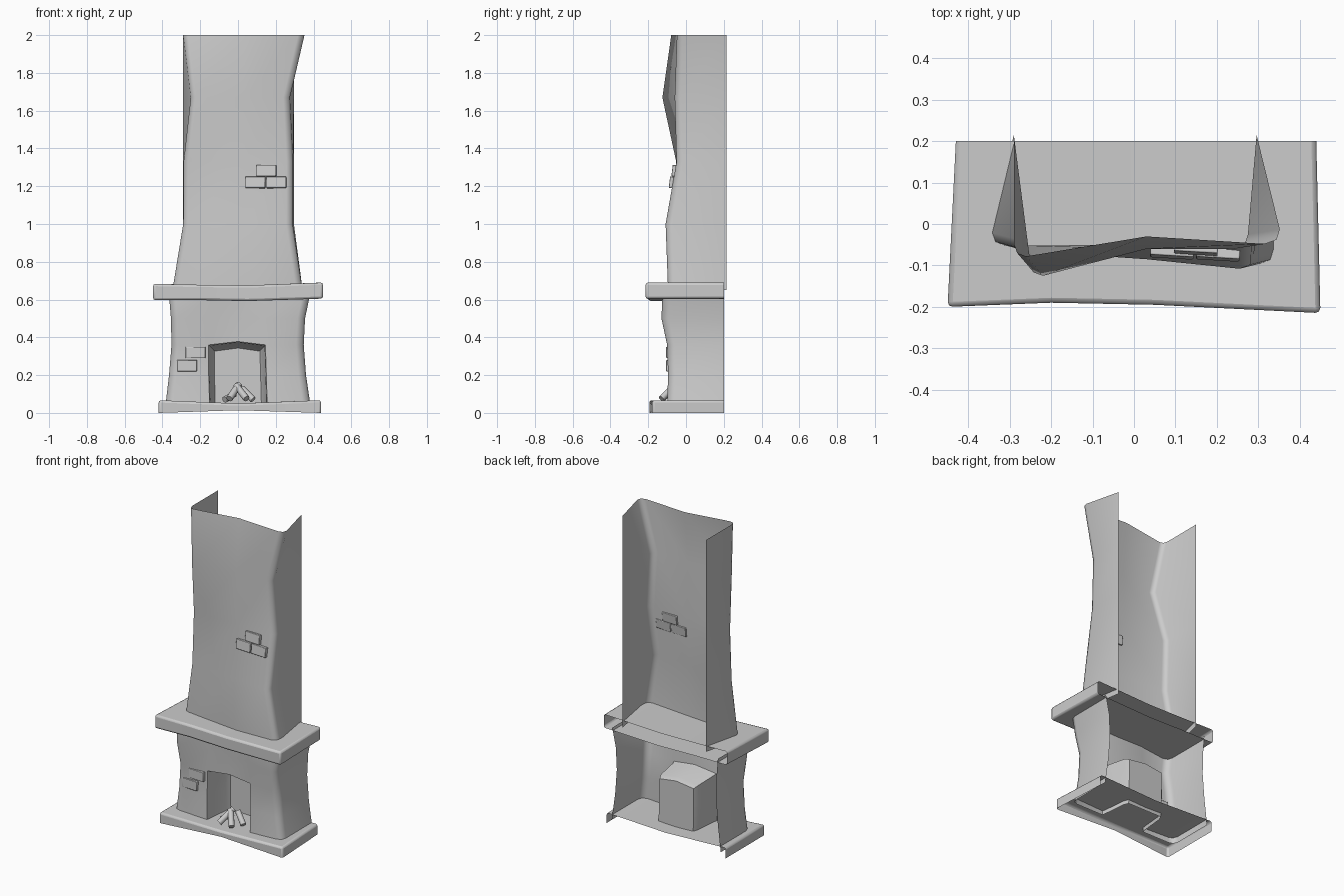
import bpy, bmesh
from mathutils import Vector

cube = bpy.data.objects.get("Cube")
if cube:
    bpy.data.objects.remove(cube, do_unlink=True)

GREY = (0.6, 0.6, 0.6, 1)
stone = bpy.data.materials.new("stone_grey")
stone.use_nodes = True
stone.diffuse_color = GREY
stone.node_tree.nodes["Principled BSDF"].inputs["Base Color"].default_value = GREY


def finish(name, bm, smooth=40, bevel=0):
    mesh = bpy.data.meshes.new(name)
    bm.to_mesh(mesh)
    bm.free()
    obj = bpy.data.objects.new(name, mesh)
    bpy.context.collection.objects.link(obj)
    mesh.materials.append(stone)
    if bevel:
        mod = obj.modifiers.new("Bevel", 'BEVEL')
        mod.width, mod.segments = bevel, 2
        mod.angle_limit = 0.6
    bpy.context.view_layer.objects.active = obj
    obj.select_set(True)
    bpy.ops.object.shade_smooth_by_angle(angle=smooth * 0.01745)
    obj.select_set(False)
    return obj


def loft(name, rings, skip=lambda r, c: False, cap=False, smooth=60):
    """Skin open rings of points; skip(row, column) leaves a hole."""
    bm = bmesh.new()
    rows = [[bm.verts.new(p) for p in ring] for ring in rings]
    for r in range(len(rows) - 1):
        for c in range(len(rows[r]) - 1):
            if not skip(r, c):
                a, b = rows[r], rows[r + 1]
                bm.faces.new((a[c], a[c + 1], b[c + 1], b[c]))
    if cap:
        bm.faces.new(rows[-1])
    bmesh.ops.delete(bm, geom=[v for v in bm.verts if not v.link_faces], context='VERTS')
    return finish(name, bm, smooth)


def slab(name, front, back, has_bottom):
    """Warped slab, open at the back; columns are (x, y, z low, z high)."""
    bm = bmesh.new()
    cols = []
    for (x, y, lo, hi), (bx, by) in zip(front, back):
        cols.append([bm.verts.new(p) for p in
                     ((bx, by, lo), (x, y, lo), (x, y, hi), (bx, by, hi))])
    for a, b in zip(cols, cols[1:]):
        for i in range(0 if has_bottom else 1, 3):
            bm.faces.new((a[i], b[i], b[i + 1], a[i + 1]))
    bm.faces.new(cols[0])
    bm.faces.new(cols[-1][::-1])
    bmesh.ops.recalc_face_normals(bm, faces=bm.faces)
    return finish(name, bm, 40, 0.012)


# Hearth and mantel slabs, sagging in the middle
slab("hearth_slab",
     [(-0.42, -0.195, 0, 0.067), (0, -0.17, 0.014, 0.05), (0.44, -0.18, 0, 0.067)],
     [(-0.42, 0.2), (0, 0.2), (0.42, 0.2)], False)
slab("mantel_shelf",
     [(-0.45, -0.2, 0.597, 0.683), (-0.2, -0.19, 0.597, 0.678),
      (0.05, -0.195, 0.592, 0.675), (0.45, -0.215, 0.605, 0.69)],
     [(-0.43, 0.2), (-0.2, 0.2), (0.05, 0.2), (0.44, 0.2)], True)

# Chimney breast: z, left x, left y, middle y, right x, right y
breast = []
for z, lx, ly, my, rx, ry in ((0.65, -0.347, -0.05, -0.085, 0.342, -0.095),
                              (1.0, -0.29, -0.065, -0.085, 0.29, -0.108),
                              (1.33, -0.288, -0.052, -0.05, 0.292, -0.05),
                              (1.67, -0.25, -0.125, -0.06, 0.275, -0.06),
                              (2.0, -0.29, -0.078, -0.03, 0.352, -0.048)):
    breast.append([(-0.29, 0.215, z), (lx, ly + 0.03, z), (lx + 0.008, ly + 0.008, z),
                   (lx + 0.03, ly, z), (0.03, my, z), (rx - 0.035, ry, z),
                   (rx - 0.008, ry + 0.01, z), (rx, ry + 0.035, z), (0.296, 0.215, z)])
loft("chimney_breast", breast)

# Fire surround with an opening, then the firebox behind it
surround = []
for z, lx, rx, cy, my, ol, orr in ((0.03, -0.385, 0.385, -0.1, -0.1, -0.15, 0.155),
                                   (0.2, -0.365, 0.36, -0.095, -0.09, -0.155, 0.15),
                                   (0.36, -0.352, 0.348, -0.1, -0.085, -0.155, 0.145),
                                   (0.5, -0.355, 0.355, -0.13, -0.09, -0.14, 0.14),
                                   (0.62, -0.365, 0.38, -0.125, -0.1, -0.14, 0.14)):
    arch = z + 0.018 if z == 0.36 else z
    surround.append([(lx, 0.2, z), (lx, cy + 0.04, z), (lx + 0.01, cy + 0.01, z),
                     (lx + 0.04, cy, z), (ol, my, z), (0, my, arch), (orr, my, z),
                     (rx - 0.04, cy, z), (rx - 0.01, cy + 0.01, z),
                     (rx, cy + 0.04, z), (rx, 0.2, z)])
loft("fire_surround", surround, skip=lambda r, c: r < 2 and c in (4, 5))

mouth = [Vector(surround[r][c]) for r, c in
         ((0, 4), (1, 4), (2, 4), (2, 5), (2, 6), (1, 6), (0, 6))]
firebox = [mouth]
for depth, shrink in ((-0.07, 0.97), (0.07, 0.88), (0.1, 0.8)):
    firebox.append([(p.x * shrink, depth, 0.03 + (p.z - 0.03) * (1 + shrink) / 2)
                    for p in mouth])
loft("firebox", firebox, cap=True, smooth=50)


# Loose bricks set into the walls
def brick(name, x, z, y, w=0.105, h=0.06, tilt=0.0):
    bm = bmesh.new()
    bmesh.ops.create_cube(bm, size=1)
    bmesh.ops.scale(bm, vec=(w, 0.024, h), verts=bm.verts)
    obj = finish(name, bm, 30, 0.003)
    obj.location = (x, y, z)
    obj.rotation_euler = (tilt, 0, -0.06)


for i, (x, z, y) in enumerate(((0.15, 1.282, -0.059), (0.092, 1.22, -0.068),
                               (0.203, 1.22, -0.073))):
    brick(f"breast_brick_{i + 1}", x, z, y, tilt=-0.12)
for i, (x, z) in enumerate(((-0.225, 0.32), (-0.27, 0.25))):
    brick(f"surround_brick_{i + 1}", x, z, -0.09)


# Stacked logs
def log(name, start, end, radius=0.018):
    a, b = Vector(start), Vector(end)
    bm = bmesh.new()
    bmesh.ops.create_cone(bm, cap_ends=True, segments=8, radius1=radius,
                          radius2=radius, depth=(b - a).length)
    obj = finish(name, bm, 50)
    obj.location = (a + b) / 2
    obj.rotation_euler = (b - a).to_track_quat('Z', 'Y').to_euler()


log("log_left", (-0.045, -0.125, 0.075), (0.005, -0.05, 0.15))
log("log_right", (0.045, -0.13, 0.075), (-0.01, -0.06, 0.145))
log("log_side", (0.08, -0.06, 0.07), (0.02, -0.03, 0.13))
log("log_back", (-0.07, -0.07, 0.07), (-0.02, -0.02, 0.1))
